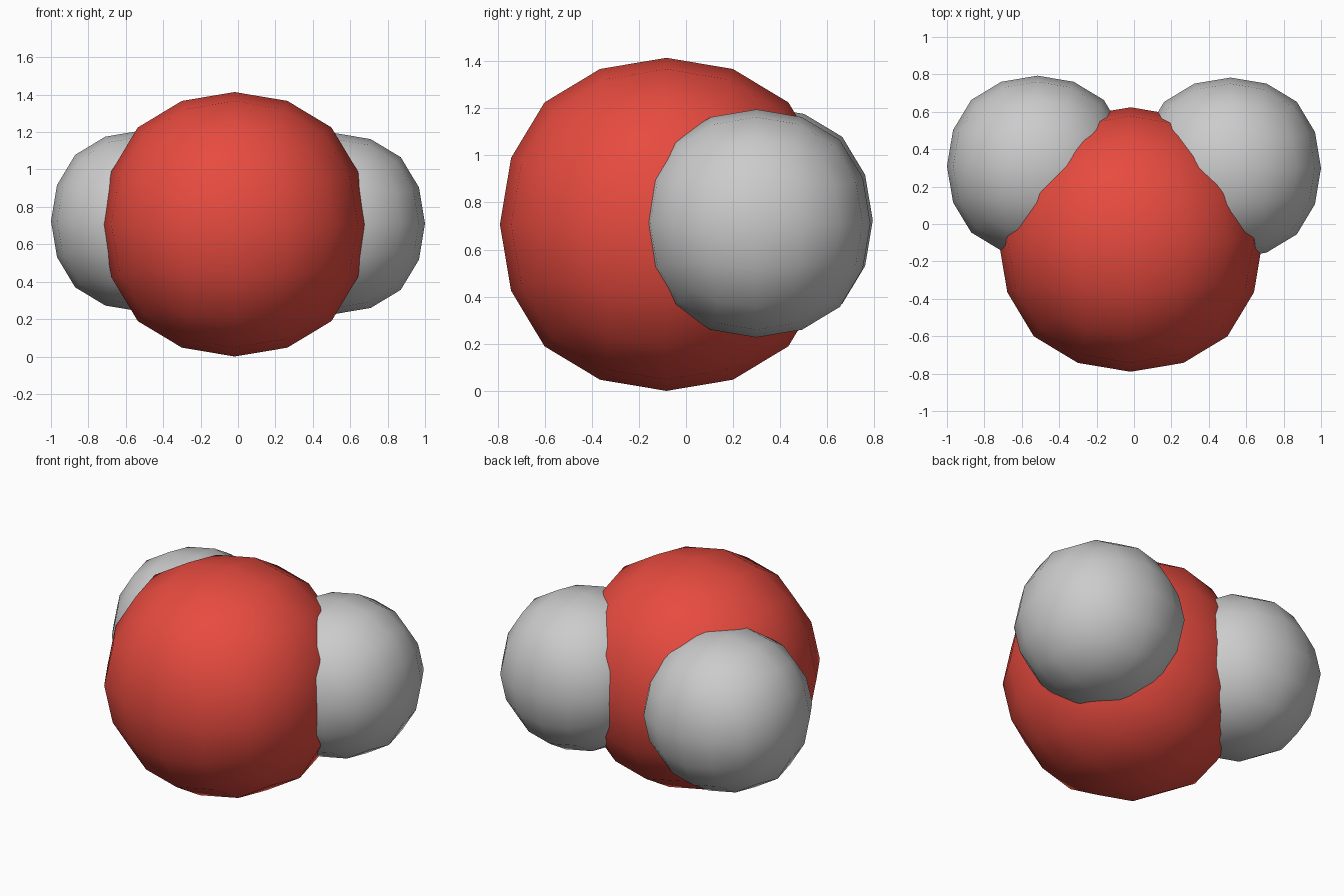
import bpy

if "Cube" in bpy.data.objects:
    bpy.data.objects.remove(bpy.data.objects["Cube"])

# Distance from centre to face middle of a 2-unit cube after two subdivisions
FACE_REACH = 0.8785


def ball(name, centre, radius, colour=None):
    """Smooth low-poly ball: a cube rounded by two levels of subdivision."""
    bpy.ops.mesh.primitive_cube_add(size=2 * radius / FACE_REACH, location=centre)
    obj = bpy.context.object
    obj.name = name
    sub = obj.modifiers.new("round", 'SUBSURF')
    sub.levels = sub.render_levels = 2
    sub.use_limit_surface = False
    bpy.ops.object.modifier_apply(modifier=sub.name)
    bpy.ops.object.shade_smooth()
    if colour:
        mat = bpy.data.materials.new(name + "_colour")
        mat.diffuse_color = colour
        mat.use_nodes = True
        mat.node_tree.nodes["Principled BSDF"].inputs["Base Color"].default_value = mat.diffuse_color
        obj.data.materials.append(mat)
    return obj


# Large central atom
ball("oxygen_atom", (-0.018, -0.083, 0.707), 0.707, (0.8, 0.07, 0.05, 1))

# Two smaller atoms overlapping it at the back
ball("hydrogen_atom_left", (-0.516, 0.309, 0.724), 0.484)
ball("hydrogen_atom_right", (0.516, 0.299, 0.711), 0.484)
